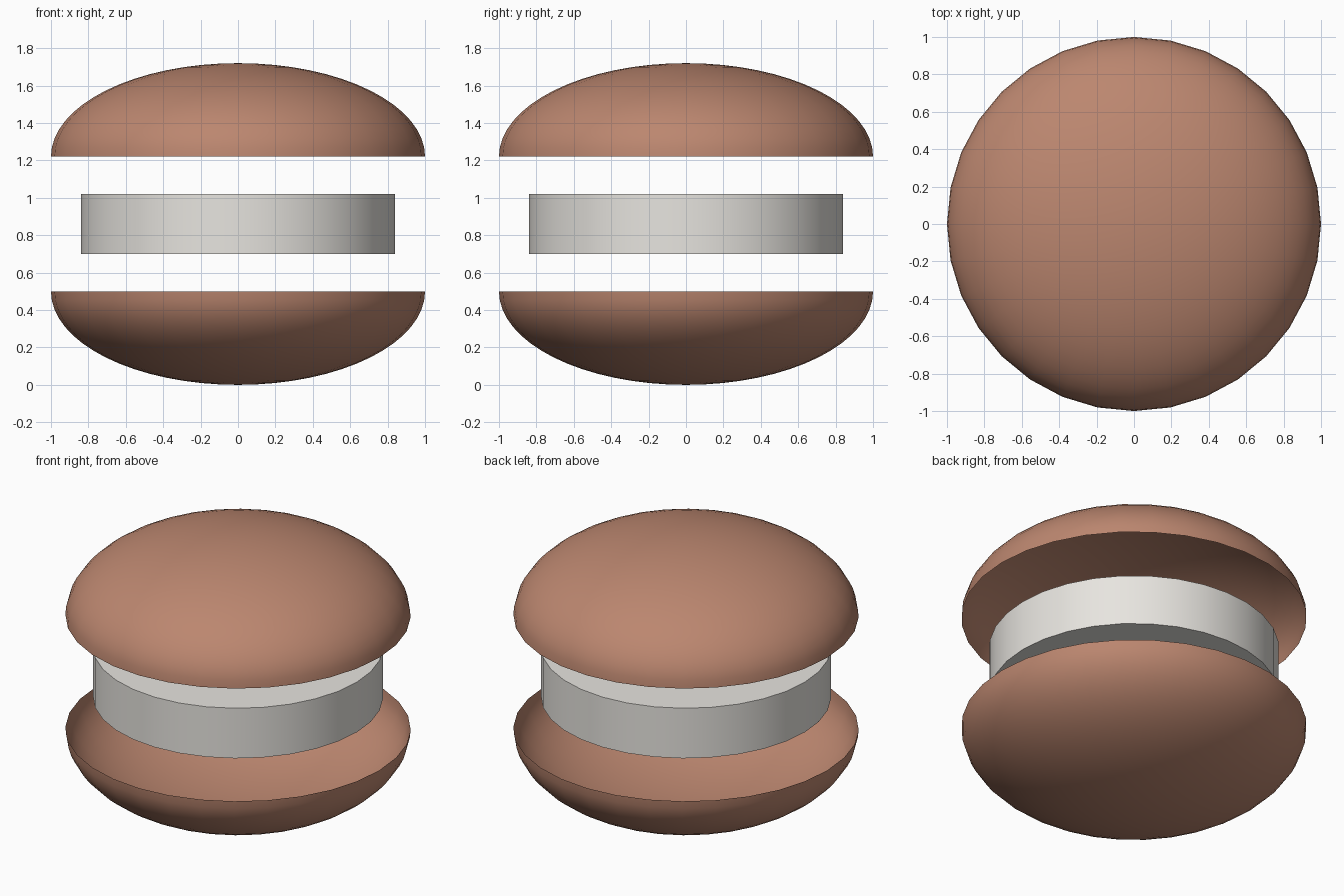
import bpy, bmesh
from mathutils import Matrix

if "Cube" in bpy.data.objects:
    bpy.data.objects.remove(bpy.data.objects["Cube"])

brown = bpy.data.materials.new("brown")
brown.diffuse_color = (0.50, 0.24, 0.16, 1)
brown.use_nodes = True
brown.node_tree.nodes["Principled BSDF"].inputs["Base Color"].default_value = brown.diffuse_color
cream = bpy.data.materials.new("cream")
cream.diffuse_color = (0.80, 0.78, 0.74, 1)
cream.use_nodes = True
cream.node_tree.nodes["Principled BSDF"].inputs["Base Color"].default_value = cream.diffuse_color


def finish(name, bm, z, mat):
    me = bpy.data.meshes.new(name)
    bm.to_mesh(me)
    bm.free()
    ob = bpy.data.objects.new(name, me)
    ob.location.z = z
    me.materials.append(mat)
    bpy.context.collection.objects.link(ob)
    bpy.context.view_layer.objects.active = ob
    bpy.ops.object.select_all(action='DESELECT')
    ob.select_set(True)
    bpy.ops.object.shade_smooth_by_angle()
    return ob


def shell(name, z, side):
    # Open, hollow half of a flattened sphere; side +1 is a dome, -1 a bowl
    bm = bmesh.new()
    bmesh.ops.create_uvsphere(bm, u_segments=32, v_segments=32, radius=1,
                              matrix=Matrix.Diagonal((1, 1, 0.5, 1)))
    gone = [v for v in bm.verts if v.co.z * side < -1e-4]
    bmesh.ops.delete(bm, geom=gone, context='VERTS')
    finish(name, bm, z, brown)


# Two shells with a disc floating between them
shell("lower_shell", 0.5, -1)
shell("upper_shell", 1.22, 1)

bm = bmesh.new()
bmesh.ops.create_cone(bm, cap_ends=True, segments=32, radius1=0.84,
                      radius2=0.84, depth=0.32)
finish("filling_disc", bm, 0.86, cream)
